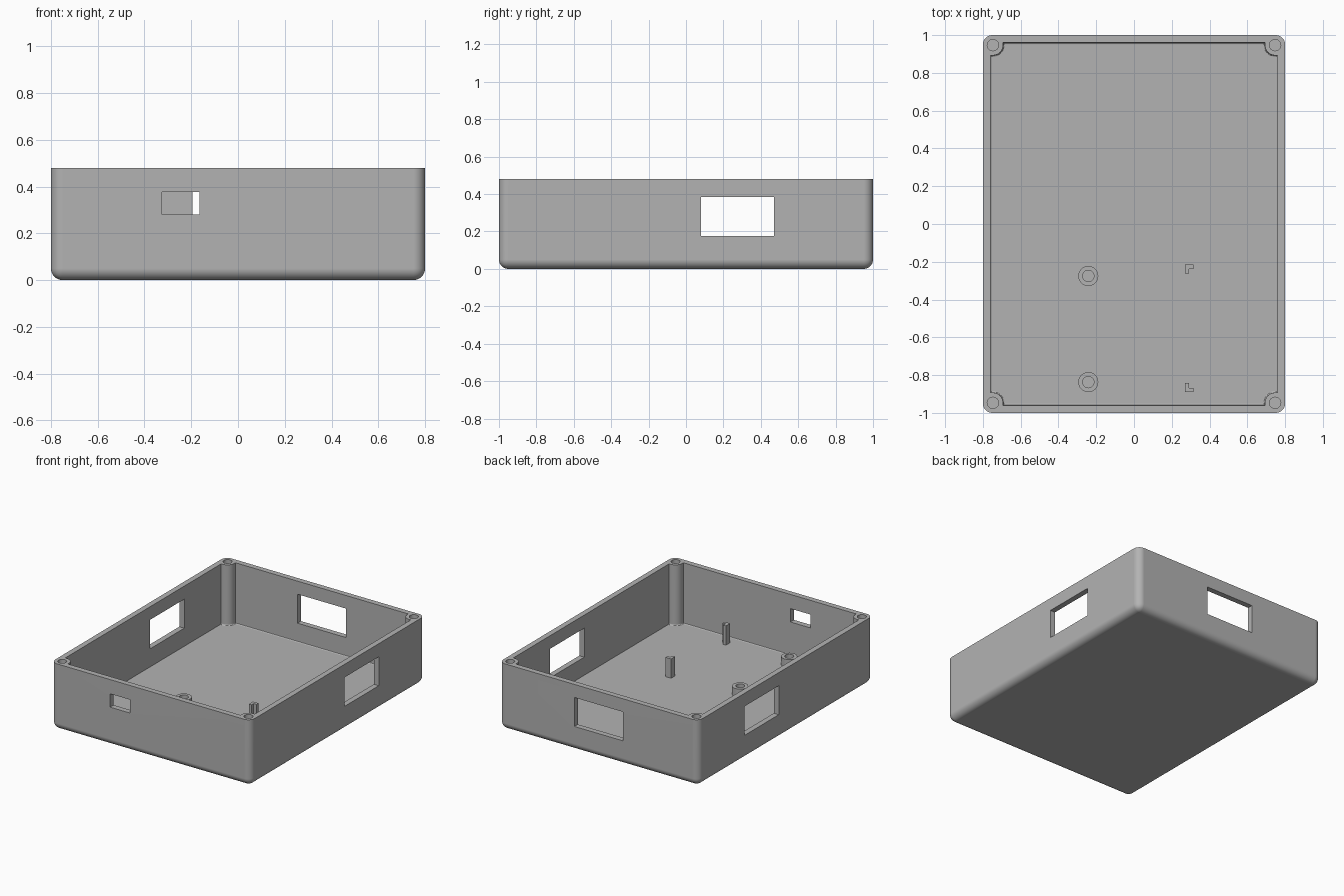
import bpy, bmesh
from math import sin, cos, radians

if "Cube" in bpy.data.objects:
    bpy.data.objects.remove(bpy.data.objects["Cube"], do_unlink=True)

HX, HY, H = 0.8, 1.0, 0.48      # outer half sizes and height
WALL, FLOOR = 0.04, 0.04
POST_X, POST_Y, POST_R, HOLE_R = 0.747, 0.947, 0.054, 0.03

grey = bpy.data.materials.new("plain_grey")
grey.use_nodes = True
grey.diffuse_color = (0.45, 0.45, 0.45, 1)
grey.node_tree.nodes["Principled BSDF"].inputs["Base Color"].default_value = (0.45, 0.45, 0.45, 1)


def finish(bm, name):
    bmesh.ops.recalc_face_normals(bm, faces=bm.faces)
    mesh = bpy.data.meshes.new(name)
    bm.to_mesh(mesh)
    bm.free()
    mesh.materials.append(grey)
    obj = bpy.data.objects.new(name, mesh)
    bpy.context.collection.objects.link(obj)
    return obj


def prism(points, z0, z1):
    """Extrude a plan outline between two heights."""
    bm = bmesh.new()
    base = bm.faces.new([bm.verts.new((x, y, z0)) for x, y in points])
    top = bmesh.ops.extrude_face_region(bm, geom=[base])["geom"]
    for v in top:
        if isinstance(v, bmesh.types.BMVert):
            v.co.z = z1
    bmesh.ops.recalc_face_normals(bm, faces=bm.faces)
    return bm


def rectangle(x0, x1, y0, y1):
    return [(x0, y0), (x1, y0), (x1, y1), (x0, y1)]


def circle(x, y, r, n=32):
    return [(x + r * cos(radians(360 * i / n)), y + r * sin(radians(360 * i / n))) for i in range(n)]


def bevel_below(bm, z, offset, segments):
    """Round every edge that touches the given bottom height and passes the test."""
    edges = [e for e in bm.edges if min(v.co.z for v in e.verts) <= z + 1e-5]
    bmesh.ops.bevel(bm, geom=edges, offset=offset, segments=segments, profile=0.5, affect='EDGES')


def activate(obj):
    bpy.ops.object.select_all(action='DESELECT')
    obj.select_set(True)
    bpy.context.view_layer.objects.active = obj


def cut(target, cutter):
    mod = target.modifiers.new("cut", 'BOOLEAN')
    mod.operation, mod.solver, mod.object = 'DIFFERENCE', 'EXACT', cutter
    activate(target)
    bpy.ops.object.modifier_apply(modifier=mod.name)
    bpy.data.objects.remove(cutter, do_unlink=True)


def smooth(obj):
    activate(obj)
    bpy.ops.object.shade_smooth_by_angle(angle=radians(30))
    mod = obj.modifiers.new("even_shading", 'WEIGHTED_NORMAL')
    mod.keep_sharp = True


# Outer shell with rounded sides and bottom
bm = prism(rectangle(-HX, HX, -HY, HY), 0, H)
bevel_below(bm, 0, 0.05, 8)
tray = finish(bm, "tray")

# Cavity outline, leaving a rounded screw post in each corner
ix, iy = HX - WALL, HY - WALL
corner = [(ix, POST_Y - POST_R)]
corner += [(POST_X + POST_R * cos(radians(a)), POST_Y + POST_R * sin(radians(a)))
           for a in range(270, 179, -9)]
corner += [(POST_X - POST_R, iy)]
outline = []
for sx, sy in ((1, 1), (-1, 1), (-1, -1), (1, -1)):
    pts = [(sx * x, sy * y) for x, y in corner]
    outline += pts if sx * sy > 0 else pts[::-1]
bm = prism(outline, FLOOR, H + 0.1)
floor_edges = [e for e in bm.edges if all(v.co.z < FLOOR + 1e-5 for v in e.verts)]
bmesh.ops.bevel(bm, geom=floor_edges, offset=0.01, segments=3, profile=0.5, affect='EDGES')
cut(tray, finish(bm, "cavity_cutter"))

# Screw holes in the corner posts
for sx in (1, -1):
    for sy in (1, -1):
        cut(tray, finish(prism(circle(sx * POST_X, sy * POST_Y, HOLE_R), FLOOR + 0.02, H + 0.1), "hole_cutter"))

# Openings: both sides, back, and the small one in front
for x0, x1, y0, y1, z0, z1 in (
        (0.7, 0.9, 0.08, 0.47, 0.175, 0.385),
        (-0.9, -0.7, 0.08, 0.47, 0.175, 0.385),
        (-0.195, 0.195, 0.9, 1.1, 0.175, 0.385),
        (-0.325, -0.165, -1.1, -0.9, 0.28, 0.377)):
    cut(tray, finish(prism(rectangle(x0, x1, y0, y1), z0, z1), "opening_cutter"))
smooth(tray)

# Round standoffs on the floor
for name, y in (("rear_standoff", -0.275), ("front_standoff", -0.837)):
    standoff = finish(prism(circle(-0.242, y, 0.053), FLOOR - 0.01, 0.1), name)
    cut(standoff, finish(prism(circle(-0.242, y, HOLE_R), FLOOR + 0.002, 0.2), "hole_cutter"))
    smooth(standoff)

# L-shaped corner supports, mirrored front to back
for name, y, s in (("rear_support", -0.215, -1), ("front_support", -0.89, 1)):
    ell = [(0, 0), (0.045, 0), (0.045, 0.022), (0.022, 0.022), (0.022, 0.047), (0, 0.047)]
    finish(prism([(0.27 + px, y + s * py) for px, py in ell], FLOOR - 0.01, 0.18), name)
